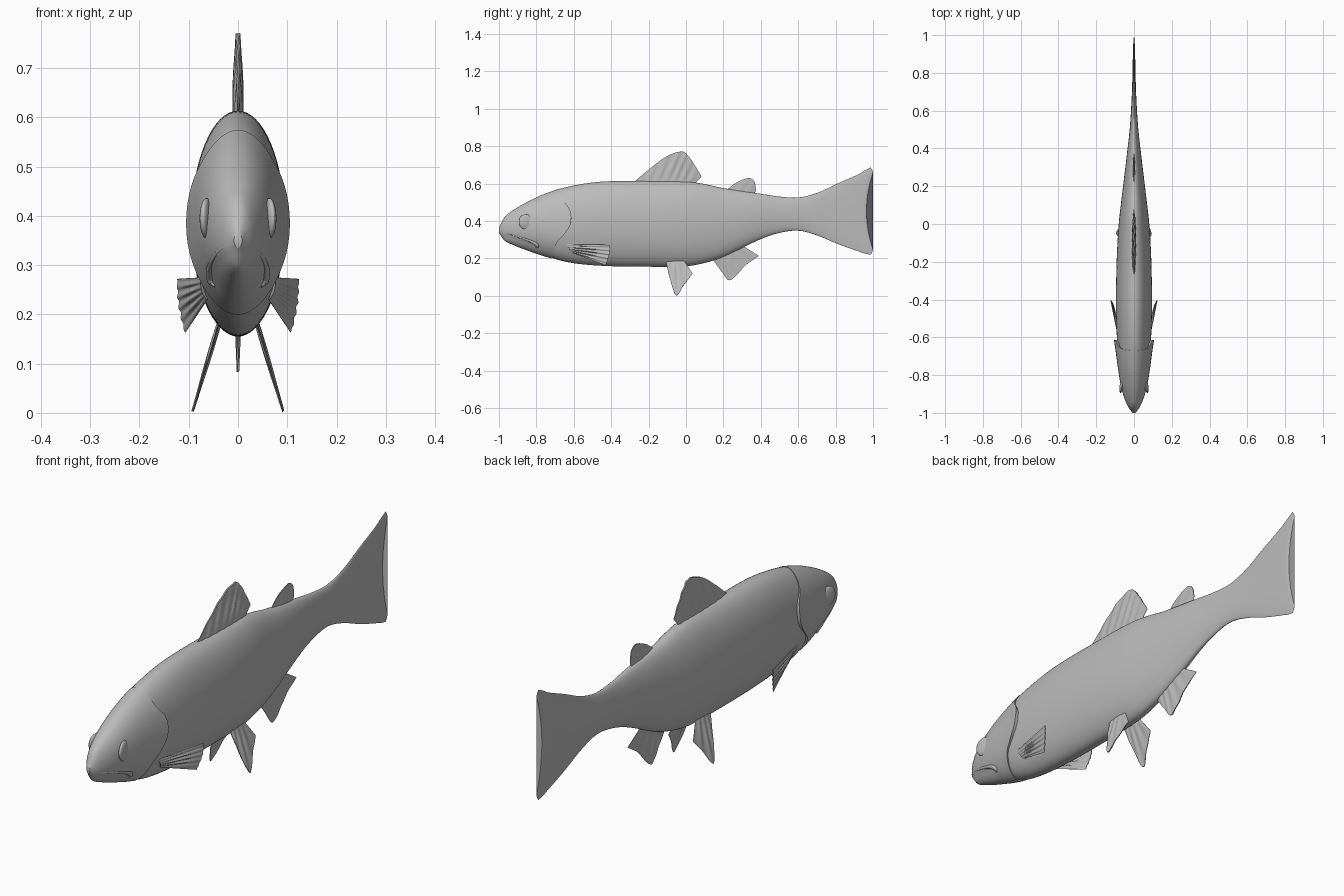
import bpy, bmesh, math
from mathutils import Vector

cube = bpy.data.objects.get("Cube")
if cube:
    bpy.data.objects.remove(cube, do_unlink=True)

grey = bpy.data.materials.new("plain grey")
grey.use_nodes = True
grey.diffuse_color = (0.5, 0.5, 0.5, 1)
grey.node_tree.nodes["Principled BSDF"].inputs["Base Color"].default_value = (0.5, 0.5, 0.5, 1)

# Body profile rows: y, top z, bottom z, half width
PROFILE = [
    (-1, .365, .335, .008), (-.97, .42, .295, .03), (-.92, .46, .27, .052),
    (-.85, .50, .243, .07), (-.75, .545, .21, .083), (-.62, .585, .177, .09),
    (-.45, .61, .16, .095), (-.2, .613, .155, .092), (0, .61, .158, .081),
    (.1, .597, .175, .07), (.2, .575, .208, .058), (.4, .545, .303, .034),
    (.5, .53, .336, .023), (.6, .525, .348, .016), (.7, .55, .322, .011),
    (.8, .60, .277, .008), (.9, .65, .237, .006), (.955, .685, .22, .004),
    (.965, .66, .245, .001)]


def smooth_path(keys, values, k):
    """Cubic interpolation of vectors through given keys."""
    n = len(keys)
    k = min(max(k, keys[0]), keys[-1])
    i = max(j for j in range(n - 1) if keys[j] <= k)

    def slope(j):
        a, b = max(j - 1, 0), min(j + 1, n - 1)
        return (values[b] - values[a]) / (keys[b] - keys[a])

    d = keys[i + 1] - keys[i]
    t = (k - keys[i]) / d
    blend = t * t * (3 - 2 * t)
    return (values[i] * (1 - blend) + values[i + 1] * blend
            + slope(i) * d * t * (1 - t) ** 2 - slope(i + 1) * d * t * t * (1 - t))


KEYS = [row[0] for row in PROFILE]
SIZES = [Vector(row[1:]) for row in PROFILE]


def section(y):
    """Centre height, half height and half width at y."""
    top, bottom, width = smooth_path(KEYS, SIZES, y)
    return (top + bottom) / 2, (top - bottom) / 2, width


def surface_x(y, z):
    mid, half, width = section(y)
    return width * math.sqrt(max(0, 1 - ((z - mid) / half) ** 2))


def ramp(a, b, x):
    t = min(max((x - a) / (b - a), 0), 1)
    return t * t * (3 - 2 * t)


def finish(obj, angle=50):
    obj.data.materials.append(grey)
    bpy.ops.object.select_all(action="DESELECT")
    obj.select_set(True)
    bpy.context.view_layer.objects.active = obj
    bpy.ops.object.shade_smooth_by_angle(angle=math.radians(angle))
    return obj


def loft(name, rings, angle=50):
    """Skin a list of closed rings and cap both ends."""
    bm = bmesh.new()
    rows = [[bm.verts.new(p) for p in ring] for ring in rings]
    n = len(rows[0])
    for a, b in zip(rows, rows[1:]):
        for i in range(n):
            j = (i + 1) % n
            bm.faces.new((a[i], a[j], b[j], b[i]))
    bm.faces.new(rows[0])
    bm.faces.new(rows[-1])
    bmesh.ops.recalc_face_normals(bm, faces=bm.faces[:])
    mesh = bpy.data.meshes.new(name)
    bm.to_mesh(mesh)
    bm.free()
    obj = bpy.data.objects.new(name, mesh)
    bpy.context.collection.objects.link(obj)
    return finish(obj, angle)


SEGMENTS = 64
ANGLES = [math.tau * i / SEGMENTS for i in range(SEGMENTS)]

# Body and forked tail in one skin
steps = [-.85 + 1.8 * i / 72 for i in range(73)] + [.955, .961, .965]
rings = []
for y in steps:
    mid, half, width = section(y)
    tuck = .88 + .12 * ramp(-.85, -.68, y)
    fork = .035 * max(0, (y - .6) / .365) ** 2
    rings.append([(width * tuck * math.sin(a), y + fork * math.cos(a) ** 2,
                   mid + half * tuck * math.cos(a)) for a in ANGLES])
loft("body", rings)

# Head shell with curved gill cover edge; gill rows: cosine of angle, y
GILL = [(-1, -.72), (-.5, -.69), (-.25, -.65), (0, -.618), (.35, -.618), (.65, -.655), (1, -.67)]
GILL_KEYS = [g[0] for g in GILL]
GILL_Y = [Vector((g[1], 0)) for g in GILL]


def mouth_height(y):
    return .345 - .28 * (y + 1)


def head_point(a, t, shrink=1):
    s = math.cos(a)
    y = -1 + t * (smooth_path(GILL_KEYS, GILL_Y, s)[0] + 1)
    mid, half, width = section(y)
    flare = 1 + .17 * t ** 3 * (1 - s * s)
    z = mid + half * s * shrink * (1 + .012 * t)
    # lower jaw sits slightly inside the upper lip
    jaw = ramp(0, .02, mouth_height(y) - z) * (1 - ramp(-.83, -.77, y))
    x = width * math.sin(a) * shrink * flare * (1 - .08 * jaw)
    return (x, y, z)


rings = [[head_point(a, (i / 40) ** 1.6) for a in ANGLES] for i in range(41)]
rings.append([head_point(a, 1, .88) for a in ANGLES])
loft("head", rings, 40)


def fin(name, base, tip, thick, rays, ripple):
    """Thin ribbed blade between a base line and a tip line."""
    base, tip = [Vector(p) for p in base], [Vector(p) for p in tip]
    across, up = 48, 8

    def at(line, u):
        return smooth_path(list(range(len(line))), line, u * (len(line) - 1))

    normal = (base[-1] - base[0]).cross(tip[len(tip) // 2] - base[0]).normalized()
    rings = []
    for j in range(up + 1):
        v = j / up
        front, back = [], []
        for i in range(across + 1):
            u = i / across
            p = at(base, u).lerp(at(tip, u), v)
            edge = math.sqrt(max(0, 4 * u * (1 - u)))
            half = thick * (1 - .75 * v) * edge + .0006
            wave = ripple * math.sin(math.tau * rays * u) * edge * math.sin(math.pi * min(v, .8))
            front.append(p + normal * (wave + half))
            back.append(p + normal * (wave - half))
        rings.append(front + back[::-1])
    return loft(name, rings)


def flat(points):
    return [(0, y, z) for y, z in points]


# Fins on the centre line
fin("dorsal_fin", flat([(-.27, .59), (-.1, .6), (.04, .59)]),
    flat([(-.27, .615), (-.18, .69), (-.1, .747), (-.025, .771), (.01, .75), (.045, .70), (.083, .638)]),
    .011, 7, .003)
fin("adipose_fin", flat([(.22, .55), (.29, .545), (.36, .535)]),
    flat([(.22, .568), (.27, .605), (.335, .629), (.365, .61), (.375, .563)]), .006, 3, .001)
fin("anal_fin", flat([(.14, .205), (.21, .235), (.29, .275)]),
    flat([(.145, .19), (.19, .13), (.228, .083), (.27, .11), (.32, .165), (.39, .213)]), .005, 5, .002)

# Paired fins, eyes and lips
PELVIC_BASE = [(-.11, .2), (-.06, .2), (-.015, .195)]
PELVIC_TIP = [(-.108, .185), (-.088, .1), (-.053, .002), (-.01, .06), (.035, .118)]
LIP = [(-.993, .343), (-.96, .335), (-.9, .316), (-.85, .3), (-.815, .285), (-.795, .268), (-.8, .258)]
LIP_RADII = [.3, .4, .5, .7, 1, 1.1, .5]

for side, s in (("left", 1), ("right", -1)):
    def splay(points):
        return [(s * (.036 + .3 * (.19 - z)), y, z) for y, z in points]

    fin(side + "_pelvic_fin", splay(PELVIC_BASE), splay(PELVIC_TIP), .004, 4, .002)
    fin(side + "_pectoral_fin",
        [(s * .074, -.64, .275), (s * .070, -.62, .25), (s * .062, -.61, .23)],
        [(s * .123, -.405, .272), (s * .119, -.41, .22), (s * .107, -.43, .163)],
        .004, 5, .003)

    bpy.ops.mesh.primitive_uv_sphere_add(segments=32, ring_count=16, radius=1,
                                         location=(s * (surface_x(-.855, .395) - .004), -.855, .395))
    eye = bpy.context.object
    eye.name = side + "_eye"
    eye.scale = (.012, .04, .041)
    eye.rotation_euler.z = s * .2
    finish(eye)

    curve = bpy.data.curves.new(side + "_lip", "CURVE")
    curve.dimensions = "3D"
    curve.bevel_depth = .01
    curve.use_fill_caps = True
    spline = curve.splines.new("BEZIER")
    spline.bezier_points.add(len(LIP) - 1)
    for p, (y, z), r in zip(spline.bezier_points, LIP, LIP_RADII):
        p.co = (s * (surface_x(y, z) - .004), y, z)
        p.radius = r
        p.handle_left_type = p.handle_right_type = "AUTO"
    lip = bpy.data.objects.new(side + "_lip", curve)
    bpy.context.collection.objects.link(lip)
    curve.materials.append(grey)
